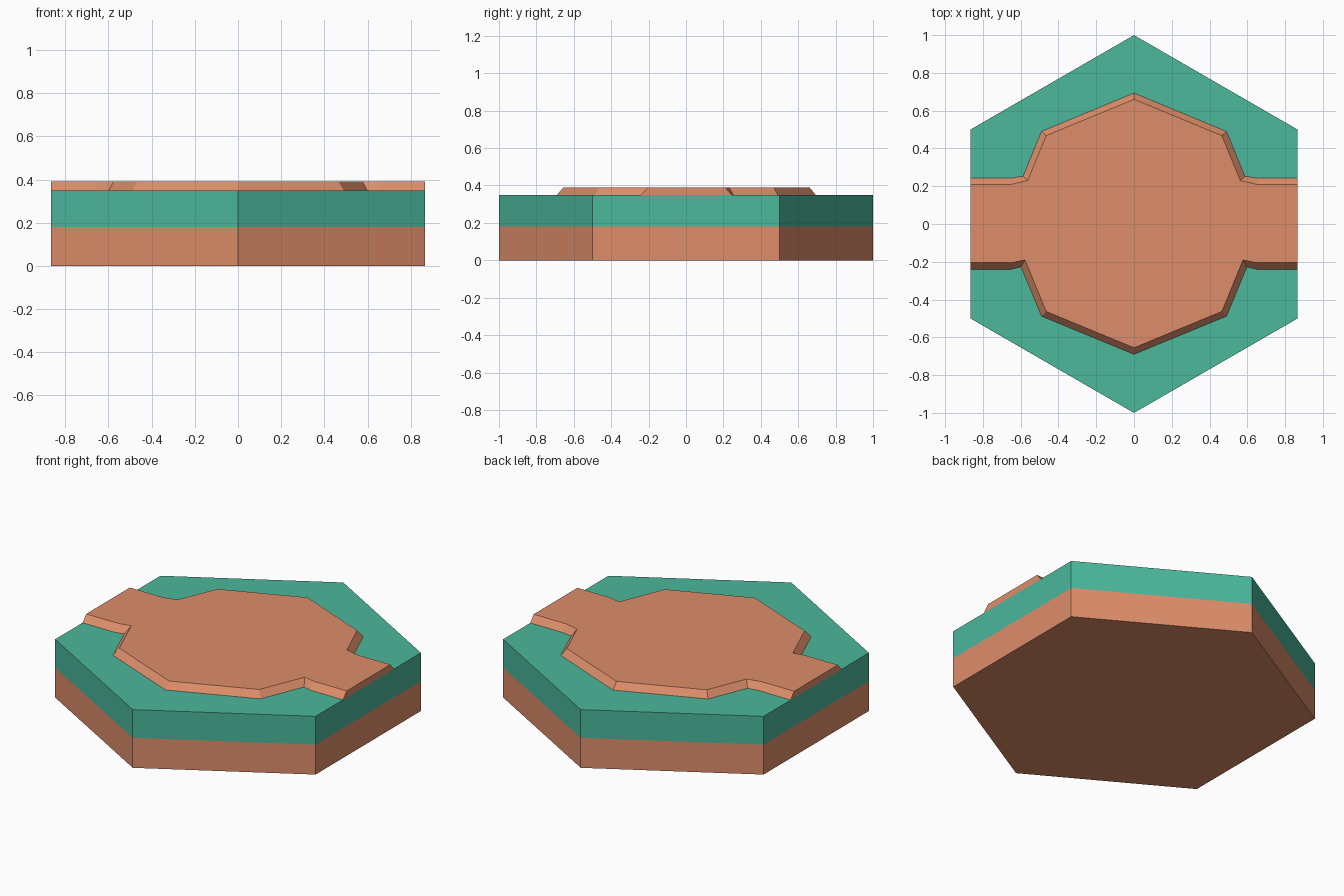
import bpy, bmesh, math

if "Cube" in bpy.data.objects:
    bpy.data.objects.remove(bpy.data.objects["Cube"])


def material(name, color):
    m = bpy.data.materials.new(name)
    m.diffuse_color = (*color, 1)
    m.use_nodes = True
    m.node_tree.nodes["Principled BSDF"].inputs["Base Color"].default_value = m.diffuse_color
    return m


earth = material("earth brown", (0.730, 0.270, 0.144))
grass = material("grass green", (0.072, 0.479, 0.332))


def loft(name, rings, mats):
    """Join stacked outlines; side band i gets material i, caps get the end materials."""
    bm = bmesh.new()
    loops = [[bm.verts.new(p) for p in ring] for ring in rings]
    n = len(loops[0])
    bm.faces.new(loops[0][::-1]).material_index = 0
    for i, (lo, hi) in enumerate(zip(loops, loops[1:])):
        for k in range(n):
            j = (k + 1) % n
            bm.faces.new((lo[k], lo[j], hi[j], hi[k])).material_index = min(i, len(mats) - 1)
    bm.faces.new(loops[-1]).material_index = len(mats) - 1
    bmesh.ops.recalc_face_normals(bm, faces=bm.faces)
    mesh = bpy.data.meshes.new(name)
    bm.to_mesh(mesh)
    bm.free()
    for m in mats:
        mesh.materials.append(m)
    obj = bpy.data.objects.new(name, mesh)
    bpy.context.collection.objects.link(obj)
    return obj


# Hexagonal tile: earth below, grass above
def hexagon(z):
    return [(math.cos(a), math.sin(a), z)
            for a in (math.radians(30 + 60 * i) for i in range(6))]


loft("hex_tile", [hexagon(0), hexagon(0.18), hexagon(0.35)], [earth, grass])

# Raised dirt path with a wide middle clearing and bevelled banks
EDGE = math.sqrt(3) / 2


def path_outline(half, z):
    """Right half of the outline, front to back, mirrored across x."""
    left = [(-x, y, z) for x, y in reversed(half[1:-1])]
    return [(x, y, z) for x, y in half] + left


foot = [(0, -0.69), (0.49, -0.488), (0.598, -0.227), (0.65, -0.24), (EDGE, -0.24),
        (EDGE, 0.243), (0.65, 0.243), (0.587, 0.253), (0.49, 0.49), (0, 0.693)]
crest = [(0, -0.655), (0.465, -0.463), (0.577, -0.19), (0.65, -0.205), (EDGE, -0.205),
         (EDGE, 0.21), (0.65, 0.21), (0.563, 0.23), (0.465, 0.468), (0, 0.66)]
loft("dirt_path", [path_outline(foot, 0.35), path_outline(crest, 0.39)], [earth])
